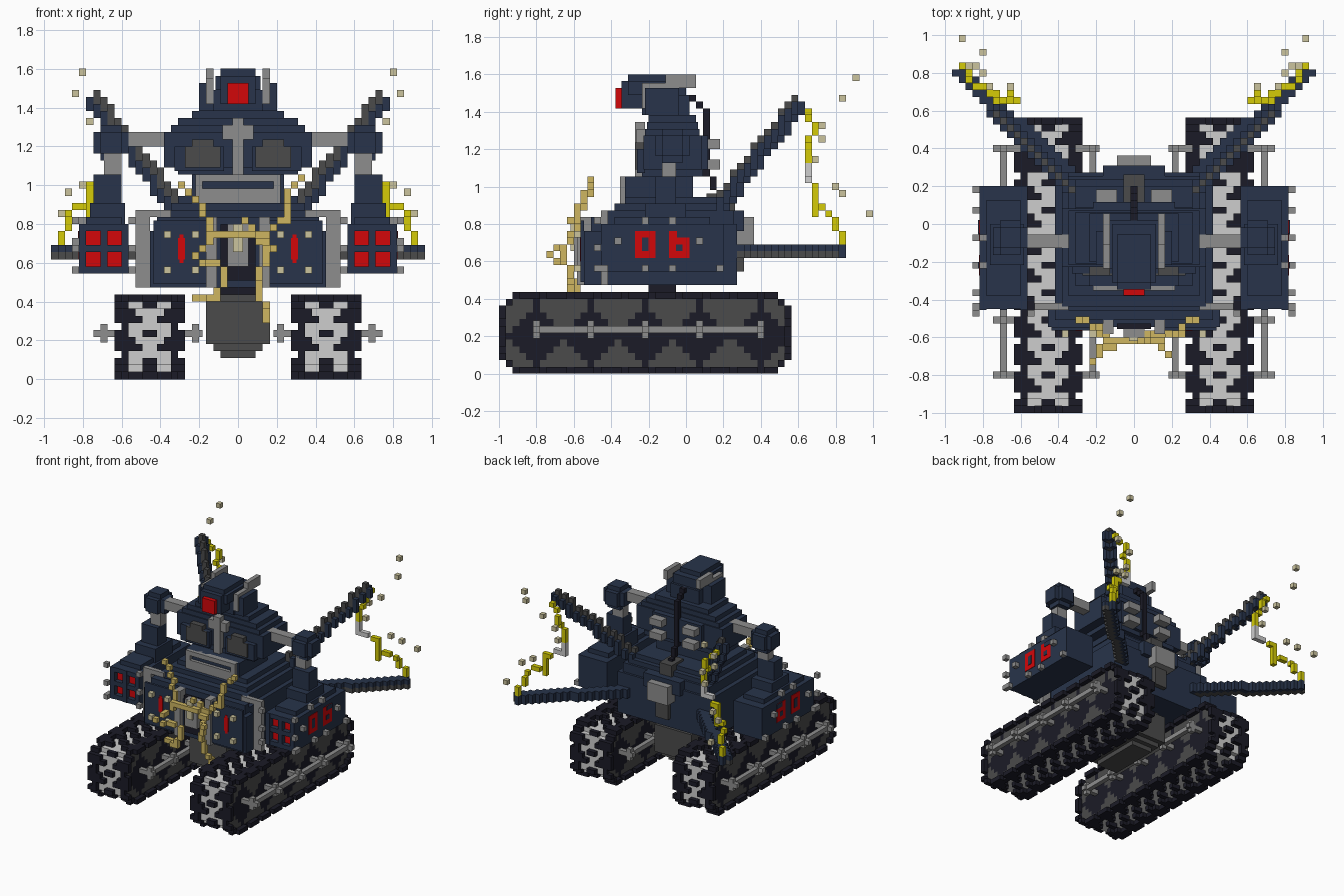
import bpy, bmesh
from mathutils import Vector

if "Cube" in bpy.data.objects:
    bpy.data.objects.remove(bpy.data.objects["Cube"])

UNIT = 2 / 55  # edge of one building block


def material(name, red, green, blue):
    mat = bpy.data.materials.new(name)
    mat.use_nodes = True
    mat.diffuse_color = (red, green, blue, 1)
    mat.node_tree.nodes["Principled BSDF"].inputs["Base Color"].default_value = (red, green, blue, 1)
    return mat


NAVY = material("navy armour", .021, .034, .069)
BLACK = material("black rubber", .011, .011, .02)
CHARCOAL = material("charcoal metal", .07, .07, .07)
GREY = material("grey steel", .27, .27, .27)
LIGHT = material("light tread", .61, .61, .61)
RED = material("red lamp", .65, .002, .003)
YELLOW = material("yellow spark", .66, .6, .002)
TAN = material("tan cable", .62, .47, .12)
CREAM = material("cream stud", .6, .55, .34)
PALETTE = [NAVY, BLACK, CHARCOAL, GREY, LIGHT, RED, YELLOW, TAN, CREAM]


def finish(name, bm, mats):
    mesh = bpy.data.meshes.new(name)
    bm.to_mesh(mesh)
    bm.free()
    for mat in mats:
        mesh.materials.append(mat)
    bpy.context.collection.objects.link(bpy.data.objects.new(name, mesh))


def box(name, mat, across, along, up, mirror=False):
    """Box given by its x, y and z ranges in blocks."""
    bm = bmesh.new()
    for sign in ((1, -1) if mirror else (1,)):
        cube = bmesh.ops.create_cube(bm, size=1)["verts"]
        for v in cube:
            spans = (across, along, up)
            v.co = [UNIT * (r[0] if c < 0 else r[1]) for c, r in zip(v.co, spans)]
            v.co.x *= sign
    bmesh.ops.recalc_face_normals(bm, faces=bm.faces)
    finish(name, bm, [mat])


def blocks(name, cells, mirror=True):
    """Shell around a set of unit blocks, each with its own material."""
    if mirror:
        cells = cells | {(-i, j, k): m for (i, j, k), m in cells.items()}
    bm = bmesh.new()
    for cell, mat in cells.items():
        centre = Vector(cell) + Vector((0, 0, .5))
        for axis in range(3):
            for sign in (-1, 1):
                step = Vector((0, 0, 0))
                step[axis] = sign
                if tuple(int(a + b) for a, b in zip(cell, step)) in cells:
                    continue
                u, w = step.yzx / 2, step.zxy / 2
                mid = centre + step / 2
                ring = [mid + u + w, mid - u + w, mid - u - w, mid + u - w]
                face = bm.faces.new([bm.verts.new(p * UNIT) for p in ring])
                face.material_index = PALETTE.index(mat)
                face.normal_update()
                if face.normal.dot(step) < 0:
                    face.normal_flip()
    finish(name, bm, PALETTE)


def trail(*points):
    """Blocks along a polyline."""
    path = []
    for a, b in zip(points, points[1:]):
        a, b = Vector(a), Vector(b)
        count = max(1, int(max(abs(c) for c in b - a)))
        path += [tuple(round(c) for c in a.lerp(b, n / count)) for n in range(count + 1)]
    return list(dict.fromkeys(path))


# Tracks: wheels in the side plates, sunken light belt, black cleats
WHEELS = [-22, -14, -6, 2, 11]


def track_block(offset, depth, s, j, k):
    if depth == 0:
        toothed = (s % 4 == 2, s % 4 == 0, s % 4 < 2, True, s % 4 < 3)
        return BLACK if toothed[offset] else None
    if offset == 4:
        return None
    if offset < 3:
        return LIGHT
    reach = max(1, 4.3 - .9 * abs(k - 5.3))
    return BLACK if min(abs(j - y) for y in WHEELS) < reach else CHARCOAL


track = {}
for i in range(8, 18):
    for j in range(-27, 16):
        for k in range(12):
            end, rim = min(j + 27, 15 - j), min(k, 11 - k)
            depth = min(end, rim, end + rim - 2)
            s = j if rim <= end else k
            mat = track_block(int(abs(i - 12.5)), depth, s, j, k)
            if depth >= 0 and mat:
                track[i, j, k] = mat
blocks("tracks", track)

# Axle rails on both faces of each track
for side, rail, hub in (("outer", (18.5, 19.5), (16, 20.5)), ("inner", (5.5, 6.5), (5, 9))):
    box(side + "_rail", GREY, rail, (-22.5, 11.5), (6, 7), True)
    for n, y in enumerate(WHEELS):
        box(f"{side}_axle_{n}", GREY, hub, (y - .5, y + .5), (6, 7), True)
        box(f"{side}_hub_{n}", GREY, rail, (y - .5, y + .5), (5.2, 7.8), True)

# Undercarriage and turning post
box("underbody", CHARCOAL, (-4.5, 4.5), (-10.5, 4.5), (5, 11))
box("underbody_shoulder", CHARCOAL, (-3.5, 3.5), (-9.5, 3.5), (4, 12))
box("underbody_keel", CHARCOAL, (-2.5, 2.5), (-8.5, 2.5), (3, 4))
box("turning_post", BLACK, (-3, 3), (-5.5, -1.5), (11, 13))

# Hull with stepped deck
box("hull", NAVY, (-11.5, 11.5), (-13.5, 7.5), (13, 22))
box("hull_nose", NAVY, (-12.5, 12.5), (-15, -12.5), (13, 21))
box("hull_brow", NAVY, (-11.5, 11.5), (-14, -12.5), (21, 23))
box("deck", NAVY, (-10.5, 10.5), (-12, 7), (22, 24))
box("deck_step", NAVY, (-9.5, 9.5), (-10.5, 6.5), (24, 25))
box("deck_top", NAVY, (-8.5, 8.5), (-9, 5.5), (25, 26))
box("collar", NAVY, (-6.5, 6.5), (-9, 1), (26, 29))
box("collar_grille_lower", GREY, (-6, 6), (-9.7, -8.5), (25, 27))
box("collar_grille_upper", GREY, (-6, 6), (-9.7, -8.5), (28, 29))
box("collar_grille_ends", GREY, (5, 6), (-9.7, -8.5), (27, 28), True)

# Grey frame behind the nose
box("frame_post", GREY, (12.5, 14.5), (-12.5, -11.5), (13, 24), True)
box("frame_beam", GREY, (9.5, 14.5), (-12.5, -11.5), (23, 24), True)

# Front doors with lamps and studs
box("front_door", NAVY, (4.5, 12), (-15.5, -15), (13.5, 22.5), True)
box("door_lamp", RED, (7.5, 8.5), (-15.6, -15.5), (17, 20), True)
box("door_lamp_core", RED, (7.7, 8.3), (-15.6, -15.5), (16.5, 20.5), True)
box("door_strip", GREY, (3, 4.5), (-16, -14), (13, 23), True)
box("centre_recess", BLACK, (-2.5, 2.5), (-15.3, -14.5), (14, 22))
box("centre_spine", GREY, (-1.5, 1.5), (-16.5, -15), (16, 22))
box("centre_cap", CREAM, (-.7, .7), (-17, -16), (18, 22))
blocks("door_studs", {(i, -16, k): CREAM for i in (6, 10) for k in (15, 20)})

# Rear engine and service strap
box("engine_block", GREY, (-2.5, 2.5), (7.5, 10), (19, 23))
box("engine_lower", CHARCOAL, (-1.5, 1.5), (7.5, 8.5), (15, 19))
box("engine_hood", NAVY, (-4.5, 4.5), (7, 8.5), (21, 24))
box("rear_strap", CHARCOAL, (-1.5, 1.5), (3, 7.2), (24, 26.5))

# Side pods hung from the shoulders, lamps sunk behind a navy grid
box("pod", NAVY, (15.5, 22.5), (-11.2, 5.5), (15, 22), True)
box("pod_lid", NAVY, (16.5, 21.5), (-10.5, 3.5), (22, 23), True)
box("pod_lamps", RED, (16, 22), (-11.4, -11.2), (15.5, 21.5), True)
for n in range(3):
    x, z = 15.5 + 3 * n, 15 + 3 * n
    box(f"pod_grid_post_{n}", NAVY, (x, x + 1), (-12.5, -11.2), (15, 22), True)
    box(f"pod_grid_bar_{n}", NAVY, (15.5, 22.5), (-12.4, -11.2), (z, z + 1), True)
for name, y, inset in (("front", -7.5, (18, 20)), ("rear", -2.5, (18, 19))):
    box(f"pod_{name}_panel", RED, (22.5, 22.6), (y, y + 3), (17, 21), True)
    box(f"pod_{name}_inset", NAVY, (22.5, 22.7), (y + 1, y + 2), inset, True)
box("pod_rear_notch", NAVY, (22.5, 22.7), (-1.3, .6), (20, 21), True)
studs = {(23, j, 15): GREY for j in (-12, -6, -2, 5)}
studs |= {(23, j, 19): GREY for j in (-10, 2)}
studs |= {(22, j, 22): GREY for j in (-6, -2)}
studs |= {(i, -13, k): GREY for i in (15, 23) for k in (15, 18, 22)}
blocks("pod_studs", studs)

# Shoulders and arms
box("upright", NAVY, (16.5, 20.5), (-4.5, -1.5), (23, 29), True)
box("upright_base", NAVY, (16, 21), (-6, 0), (22, 25), True)
box("shoulder_collar", GREY, (16.5, 19), (-3.5, -1.5), (29, 32), True)
box("shoulder", NAVY, (16.5, 19.5), (-4.5, .5), (32, 35), True)
box("shoulder_bar", NAVY, (15.5, 20.5), (-3.5, -.5), (32, 35), True)
box("shoulder_cap", NAVY, (16.5, 19.5), (-3.5, -.5), (31, 36), True)
box("arm_beam", GREY, (9.5, 15.5), (-3.5, -1.5), (33, 35), True)

# Upper body, stacked in tapering layers
for n, (half, low, high) in enumerate(((8.5, 29, 30), (10.5, 30, 35), (9.5, 35, 36), (8.5, 36, 37), (6.5, 37, 38))):
    box(f"chest_layer_{n}", NAVY, (-half, half), (-6.5 + n / 4, 2.5 - n / 4), (low, high))
box("chest_bulge", NAVY, (2, 9), (-7.2, -6), (29.5, 33), True)
box("chest_vent", CHARCOAL, (2.5, 7.5), (-7.5, -7), (30, 33), True)
box("chest_vent_top", CHARCOAL, (3.5, 6.5), (-7.5, -6), (33, 34), True)
box("breast_bar", GREY, (-.8, .8), (-7.5, -6), (28, 37))
box("breast_cross", GREY, (-2.2, 2.2), (-7.3, -6), (34, 36))
for z in (30, 33):
    box("back_stub", GREY, (2.5, 5.5), (2, 5), (z, z + 1.5), True)
box("back_plate", NAVY, (-6, 6), (2, 3.2), (30, 35))

# Head
box("jaw", NAVY, (-3.5, 3.5), (-6.5, .5), (38, 41))
box("face", NAVY, (-2.5, 2.5), (-9.5, -6), (39, 43))
box("skull", NAVY, (-3.2, 3.2), (-8.5, 0), (41, 43))
box("crown", NAVY, (-2.5, 2.5), (-8.5, -1.5), (43, 44))
box("ear", NAVY, (3.5, 5.5), (-6, -1), (38, 42), True)
box("visor", RED, (-1.5, 1.5), (-10.4, -9.5), (39, 42))
box("fin", GREY, (3.5, 4.5), (-3, 1.5), (42, 44), True)
box("fin_rail", GREY, (3.5, 4.5), (-6.5, -2), (41.5, 42.7), True)
box("fin_tip", GREY, (3.5, 4.5), (-6.5, -6), (39, 42), True)
cable = trail((0, 1, 40), (0, 3, 38), (0, 3, 29), (0, 5, 26))
blocks("neck_cable", {c: BLACK for c in cable}, mirror=False)

# Rear booms, charcoal inside and navy outside
boom = {}
for i, j, k in trail((9, 5, 24), (20, 16, 38)):
    for lift in range(2):
        boom[i + 1, j, k + lift] = NAVY
        boom[i, j + 1, k + lift] = NAVY
    for lift in range(3):
        boom[i, j, k + lift] = CHARCOAL
blocks("upper_boom", boom)
boom = {}
for i, j, k in trail((9, 7, 17), (25, 22, 17)):
    for shift in range(2):
        boom[i + shift, j, k] = CHARCOAL
        boom[i + shift, j, k + 1] = NAVY
    boom[i, j + 1, k] = boom[i, j + 1, k + 1] = NAVY
blocks("lower_boom", boom)

# Spark arcs between the booms, with loose sparks
arc = trail((20, 18, 38), (18, 19, 36), (17, 18, 32), (17, 18, 28), (21, 19, 27), (21, 19, 23), (23, 20, 24), (24, 22, 22), (25, 23, 19))
blocks("spark_arc", {c: LIGHT if c[2] in range(28, 31) else YELLOW for c in arc})
glow = [(18, 20, 34), (18, 19, 31), (21, 20, 36), (22, 22, 27), (24, 23, 26), (23, 23, 40), (22, 25, 43), (25, 27, 23)]
blocks("loose_sparks", {c: CREAM for c in glow})

# Loose cables across the front
left = trail((9, -14, 28), (7, -15, 26), (7, -16, 22), (3, -16, 20), (1, -17, 22))
right = trail((-8, -14, 27), (-6, -15, 25), (-4, -16, 22), (-4, -17, 19), (-6, -20, 17), (-2, -17, 15), (-3, -17, 11), (-6, -16, 11))
drop = trail((-4, -17, 20), (1, -17, 20), (4, -17, 19), (5, -19, 18), (3, -17, 15), (3, -16, 12), (4, -15, 8))
blocks("front_cables", {c: TAN for c in left + right + drop}, mirror=False)
